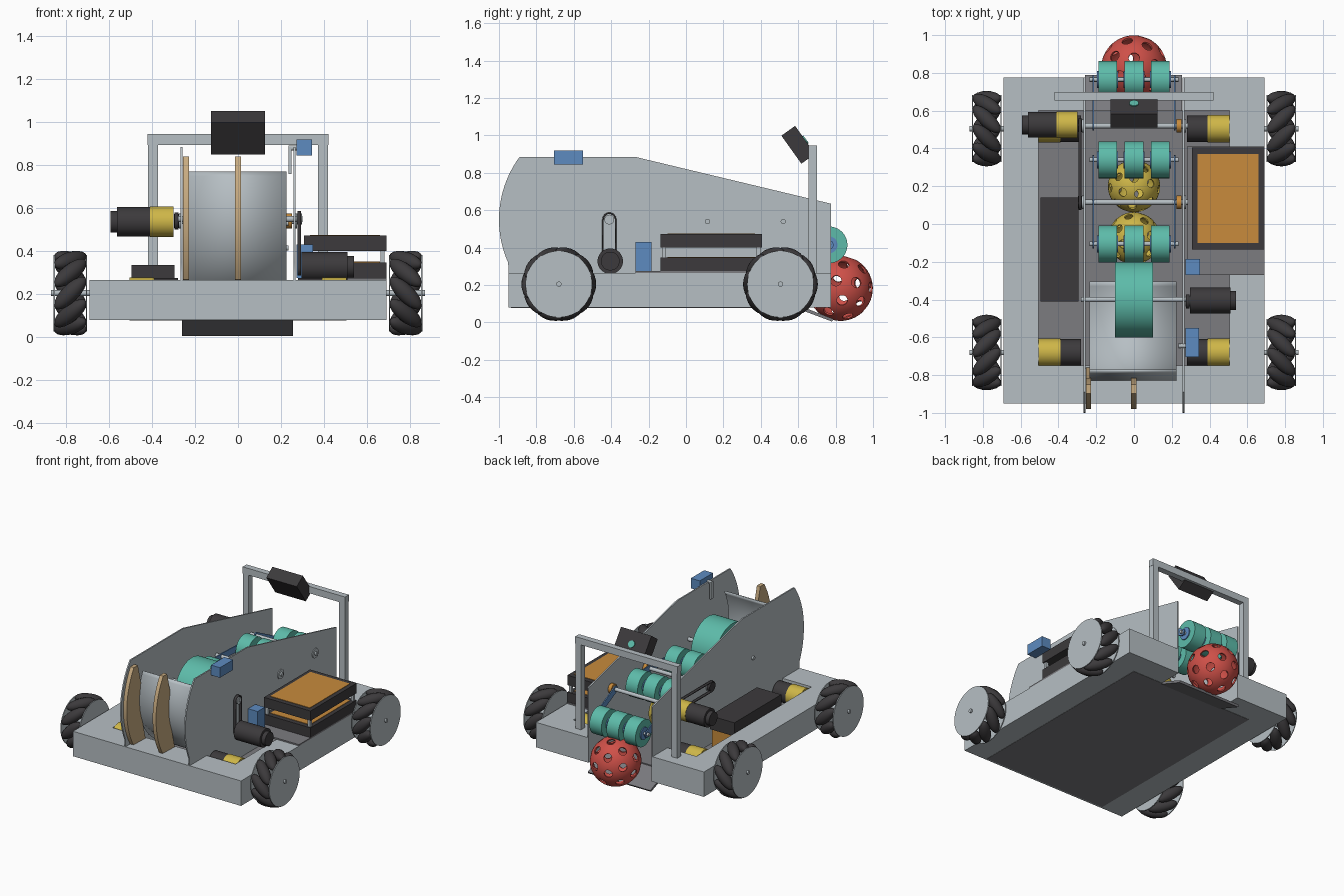
import bpy, bmesh, math
from mathutils import Matrix, Vector

if "Cube" in bpy.data.objects:
    bpy.data.objects.remove(bpy.data.objects["Cube"])


def material(name, *rgb):
    m = bpy.data.materials.new(name)
    m.use_nodes = True
    m.diffuse_color = (*rgb, 1)
    m.node_tree.nodes["Principled BSDF"].inputs["Base Color"].default_value = (*rgb, 1)
    return m


LIGHT = material("light grey", .47, .52, .55)
DARK = material("dark grey", .2, .2, .215)
BLACK = material("black", .045, .042, .045)
RED = material("red", .62, .08, .065)
TEAL = material("teal", .11, .50, .40)
YELLOW = material("yellow", .62, .47, .065)
BLUE = material("blue", .11, .26, .53)
ORANGE = material("orange", .58, .26, .045)
TAN = material("tan", .58, .41, .22)


def finish(name, bm, mat, smooth=True):
    bmesh.ops.recalc_face_normals(bm, faces=bm.faces)
    me = bpy.data.meshes.new(name)
    bm.to_mesh(me)
    bm.free()
    me.materials.append(mat)
    if smooth:
        me.shade_smooth()
        me.set_sharp_from_angle(angle=math.radians(35))
    ob = bpy.data.objects.new(name, me)
    bpy.context.collection.objects.link(ob)
    return ob


def box(name, x, y, z, mat):
    """Box from (low, high) pairs."""
    bm = bmesh.new()
    c = [(a + b) / 2 for a, b in (x, y, z)]
    s = [b - a for a, b in (x, y, z)]
    bmesh.ops.create_cube(bm, size=1, matrix=Matrix.Translation(c) @ Matrix.Diagonal((*s, 1)))
    return finish(name, bm, mat, False)


def add_cyl(bm, x0, x1, y, z, r, seg=40):
    m = Matrix.Translation(((x0 + x1) / 2, y, z)) @ Matrix.Rotation(math.pi / 2, 4, 'Y')
    bmesh.ops.create_cone(bm, cap_ends=True, segments=seg, radius1=r, radius2=r, depth=abs(x1 - x0), matrix=m)


def cyl(name, x0, x1, y, z, r, mat, seg=40):
    bm = bmesh.new()
    add_cyl(bm, x0, x1, y, z, r, seg)
    return finish(name, bm, mat)


def prism(name, pts, x0, x1, mat):
    """Side profile in (y, z), extruded along x."""
    bm = bmesh.new()
    f = bm.faces.new([bm.verts.new((x0, y, z)) for y, z in pts])
    out = bmesh.ops.extrude_face_region(bm, geom=[f])["geom"]
    bmesh.ops.translate(bm, vec=(x1 - x0, 0, 0), verts=[v for v in out if isinstance(v, bmesh.types.BMVert)])
    return finish(name, bm, mat)


def band(name, pts, x0, x1, thick, mat, closed):
    """Bent strip along a (y, z) path."""
    bm = bmesh.new()
    rows = [(bm.verts.new((x0, y, z)), bm.verts.new((x1, y, z))) for y, z in pts]
    for i in range(len(rows) - (not closed)):
        a, b = rows[i], rows[(i + 1) % len(rows)]
        bm.faces.new((a[0], a[1], b[1], b[0]))
    ob = finish(name, bm, mat)
    mod = ob.modifiers.new("thickness", 'SOLIDIFY')
    mod.thickness = thick
    mod.offset = 0
    return ob


def arc(y, z, r, a0, a1, n):
    steps = [math.radians(a0 + (a1 - a0) * i / n) for i in range(n + 1)]
    return [(y + r * math.cos(a), z + r * math.sin(a)) for a in steps]


def stadium(p, q, r):
    a = math.degrees(math.atan2(q[1] - p[1], q[0] - p[0]))
    return arc(*q, r, a - 90, a + 90, 12) + arc(*p, r, a + 90, a + 270, 12)


# Chassis
for side, s in (("left", 1), ("right", -1)):
    xs = lambda a, b: tuple(sorted((s * a, s * b)))
    box(side + "_rail", xs(.505, .69), (-.95, .775), (.08, .265), LIGHT)
    box(side + "_rear_beam", xs(.26, .505), (.6, .775), (.08, .265), LIGHT)
    box(side + "_post", xs(.372, .418), (.655, .70), (.265, .9), LIGHT)
box("front_beam", (-.505, .505), (-.95, -.75), (.1, .265), LIGHT)
box("front_lip", (-.505, .505), (-.95, -.935), (.08, .1), LIGHT)
box("belly_plate", (-.505, .505), (-.935, .6), (.078, .1), DARK)
prism("intake_ramp", [(.58, .1), (.79, .018), (.78, .005), (.58, .08)], -.26, .255, DARK)
box("crossbar", (-.42, .42), (.655, .70), (.895, .945), LIGHT)

# Tall side plates with a bulging nose
plate = [(.775, .08), (.775, .635), (-.27, .885)]
plate += arc(-.435, .55, .565, 143.6, 204, 20) + [(-.95, .3), (-.95, .08)]
prism("right_side_plate", plate, -.268, -.258, LIGHT)
prism("left_side_plate", plate, .258, .268, LIGHT)

# Launcher: scoop, ribs and flywheel
band("launcher_scoop", arc(-.4, .57, .425, 152, 283, 40), -.235, .225, .01, LIGHT, False)
rib = arc(-.435, .55, .545, 147.8, 211, 16)
rib += [(-.76, .265), (-.8, .42), (-.83, .57), (-.815, .7), (-.85, .84)]
for i, x in enumerate((-.255, -.015)):
    prism(f"launcher_rib_{i}", rib, x, x + .028, TAN)
cyl("flywheel", -.1, .1, -.4, .56, .2, TEAL, 64)
cyl("flywheel_shaft", -.28, .3, -.4, .55, .014, LIGHT)

# Wheels with tilted rollers
for wy in (-.68, .505):
    for s in (-1, 1):
        tag = ("left_" if s > 0 else "right_") + ("front" if wy < 0 else "rear")
        cx, cz = s * .78, .205
        bm = bmesh.new()
        for off in (-.075, .075):
            add_cyl(bm, cx + off - .003, cx + off + .003, wy, cz, .178, 48)
        add_cyl(bm, s * .5, s * .87, wy, cz, .014, 16)
        finish(tag + "_wheel_discs", bm, LIGHT)
        bm = bmesh.new()
        tilt = -s * (1 if wy > 0 else -1)
        for k in range(10):
            a = math.tau * k / 10
            radial = Vector((0, math.cos(a), math.sin(a)))
            tangent = Vector((0, -math.sin(a), math.cos(a)))
            axis = (Vector((1, 0, 0)) + tilt * tangent).normalized()
            rot = Matrix((radial, axis.cross(radial), axis)).transposed().to_4x4()
            at = Matrix.Translation(Vector((cx, wy, cz)) + radial * .16)
            bmesh.ops.create_uvsphere(bm, u_segments=16, v_segments=10, radius=1,
                                      matrix=at @ rot @ Matrix.Diagonal((.04, .04, .1, 1)))
        finish(tag + "_wheel_rollers", bm, BLACK)
        cyl(tag + "_gearbox", s * .39, s * .505, wy, cz, .073, YELLOW)
        cyl(tag + "_motor", s * .28, s * .39, wy, cz, .07, BLACK)

# Feed rollers, their shafts and swing arms
ROWS = ((.765, .415), (.34, .53), (-.105, .53))
PIVOTS = ((.52, .54), (.115, .54))
for i, (y, z) in enumerate(ROWS):
    for j, x in enumerate((-.14, 0, .14)):
        cyl(f"feed_roller_{i}_{j}", x - .049, x + .049, y, z, .098, TEAL)
        cyl(f"roller_hub_{i}_{j}", x - .056, x + .056, y, z, .045, BLUE)
    cyl(f"roller_shaft_{i}", -.235, .235, y, z, .012, LIGHT, 16)
for i, (y, z) in enumerate(PIVOTS):
    cyl(f"pivot_shaft_{i}", -.29, .285, y, z, .014, LIGHT, 16)
    cyl(f"drive_pulley_{i}", .225, .252, y, z, .035, ORANGE)
    for s in (-1, 1):
        cyl(f"bearing_{i}_{s}", s * .266, s * .274, y, z, .035, LIGHT)
    cyl(f"belt_pulley_{i}", -.297, -.275, y, z, .032, BLACK)
for i, (p, q) in enumerate(((PIVOTS[0], ROWS[0]), (PIVOTS[1], ROWS[1]), (PIVOTS[1], ROWS[2]))):
    for s in (-1, 1):
        prism(f"swing_arm_{i}_{s}", stadium(p, q, .024), s * .212, s * .22, BLUE)

# Belts and upper motors
band("feed_belt", stadium(*PIVOTS, .036), -.295, -.277, .008, BLACK, True)
band("flywheel_belt", stadium((-.41, .325), (-.41, .55), .034), .276, .294, .008, BLACK, True)
cyl("flywheel_pulley", .272, .298, -.41, .55, .026, LIGHT)
cyl("feed_gearbox", -.41, -.3, .525, .537, .07, YELLOW)
cyl("feed_motor", -.562, -.41, .525, .537, .068, BLACK)
cyl("feed_motor_cap", -.592, -.562, .525, .537, .05, BLACK)
cyl("flywheel_motor", .296, .51, -.405, .328, .068, BLACK)
cyl("flywheel_motor_cap", .51, .54, -.405, .328, .05, BLACK)

# Electronics stack and battery
box("electronics_deck", (.28, .69), (-.27, .41), (.262, .275), DARK)
for i, z in enumerate((.275, .4)):
    box(f"controller_{i}", (.308, .69), (-.135, .405), (z, z + .073), BLACK)
    box(f"controller_panel_{i}", (.335, .66), (-.1, .37), (z + .07, z + .076), ORANGE)
for x in (.325, .672):
    for y in (-.118, .388):
        cyl(f"standoff_{x}_{y}", x - .01, x + .01, y, .374, .01, LIGHT, 12)
        box(f"standoff_post_{x}_{y}", (x - .01, x + .01), (y - .01, y + .01), (.34, .41), LIGHT)
box("battery_top", (-.495, -.295), (-.41, .14), (.235, .335), BLACK)
box("battery_base", (-.485, -.305), (-.4, .13), (.1, .235), ORANGE)

# Small servos and the hood link
box("lower_servo", (.272, .35), (-.27, -.185), (.275, .43), BLUE)
box("upper_servo", (.272, .345), (-.705, -.55), (.845, .92), BLUE)
box("servo_link", (.236, .248), (-.66, -.63), (.76, .885), LIGHT)
cyl("servo_shaft", .236, .275, -.645, .88, .012, LIGHT, 16)

# Tilted camera on the crossbar
camera = box("sensor_camera", (-.125, .125), (-.045, .045), (-.092, .092), BLACK)
camera.location = (0, .6, .95)
camera.rotation_euler.x = math.radians(35.5)
lens = finish("sensor_lens", bmesh.new(), TEAL)
bm = bmesh.new()
bmesh.ops.create_cone(bm, cap_ends=True, segments=24, radius1=.025, radius2=.025, depth=.008,
                      matrix=Matrix.Translation((0, .047, 0)) @ Matrix.Rotation(math.pi / 2, 4, 'X'))
bm.to_mesh(lens.data)
bm.free()
lens.location, lens.rotation_euler = camera.location, camera.rotation_euler


# Hollow perforated balls
def ball(name, y, z, r, mat):
    ico = bmesh.new()
    bmesh.ops.create_icosphere(ico, subdivisions=1, radius=1)
    dirs = [v.co.normalized() for v in ico.verts] + [f.calc_center_median().normalized() for f in ico.faces]
    ico.free()
    cut = bmesh.new()
    for d in dirs:
        m = Matrix.Translation(d * r) @ d.to_track_quat('Z', 'Y').to_matrix().to_4x4()
        bmesh.ops.create_cone(cut, cap_ends=True, segments=20, radius1=r * .165, radius2=r * .165,
                              depth=r * .4, matrix=m)
    cutter = finish(name + "_cutter", cut, mat, False)
    cutter.hide_render = True
    bm = bmesh.new()
    bmesh.ops.create_icosphere(bm, subdivisions=4, radius=r)
    ob = finish(name, bm, mat)
    ob.modifiers.new("shell", 'SOLIDIFY').thickness = r * .06
    mod = ob.modifiers.new("holes", 'BOOLEAN')
    mod.operation, mod.solver, mod.object = 'DIFFERENCE', 'EXACT', cutter
    bpy.context.view_layer.update()
    mesh = bpy.data.meshes.new_from_object(ob.evaluated_get(bpy.context.evaluated_depsgraph_get()))
    ob.modifiers.clear()
    ob.data = mesh
    mesh.shade_smooth()
    mesh.set_sharp_from_angle(angle=math.radians(35))
    bpy.data.objects.remove(cutter)
    ob.location = (0, y, z)
    ob.rotation_euler = (.3, .2, 0)


ball("intake_ball", .825, .182, .174, RED)
ball("feed_ball_rear", .2, .3, .138, YELLOW)
ball("feed_ball_front", -.075, .3, .138, YELLOW)
